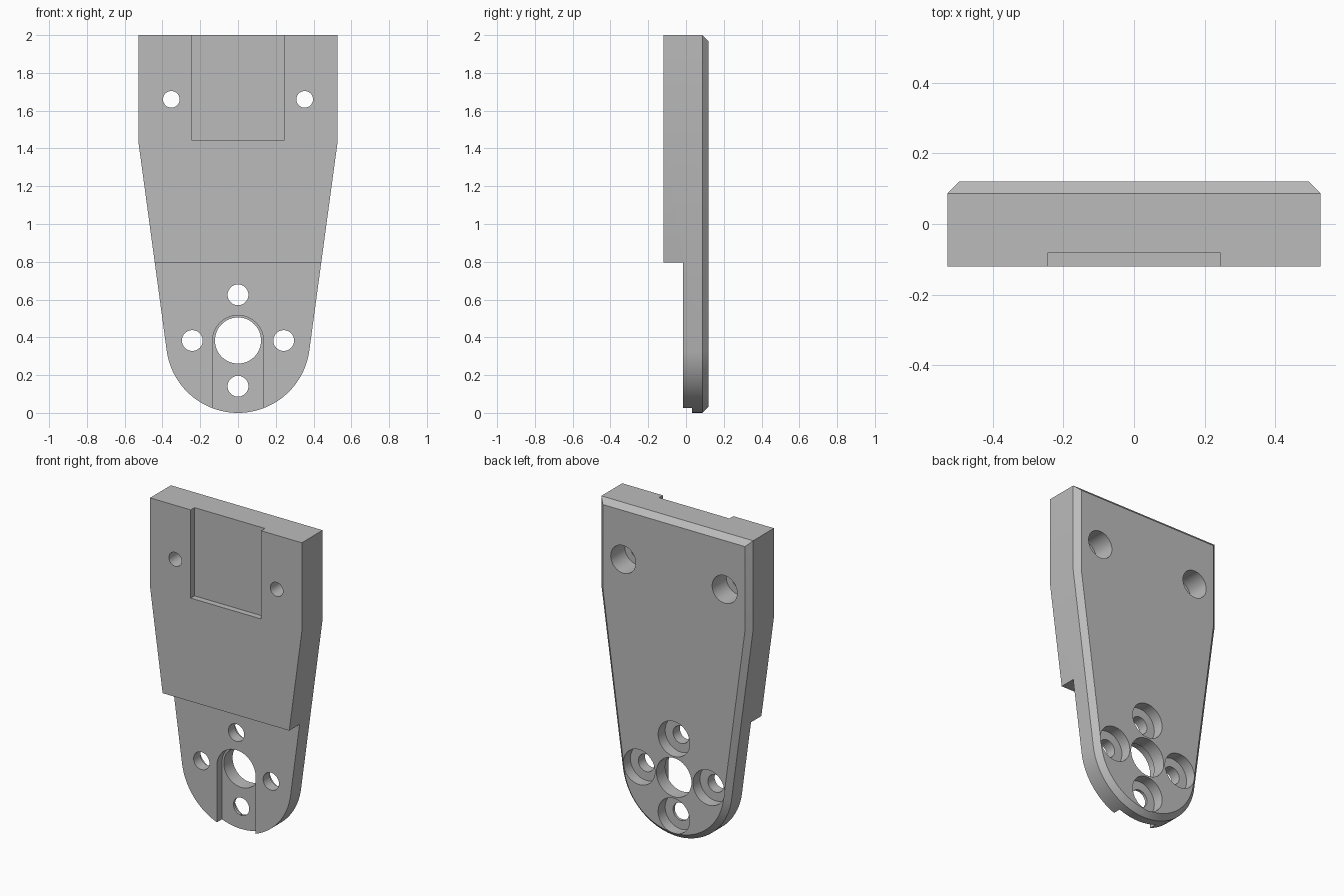
import bpy, bmesh, math

cube = bpy.data.objects.get("Cube")
if cube:
    bpy.data.objects.remove(cube, do_unlink=True)

FRONT, BACK, TOP = -0.12, 0.12, 2.0
HALF_W, SHOULDER = 0.528, 1.44
R = 0.381            # rounded end radius and its centre height
CHAMFER = 0.033

grey = bpy.data.materials.new("plain_grey")
grey.use_nodes = True
grey.diffuse_color = (0.5, 0.5, 0.5, 1)
grey.node_tree.nodes["Principled BSDF"].inputs["Base Color"].default_value = (0.5, 0.5, 0.5, 1)


def arc(r, cz, start, end, n):
    """Points on an arc in the xz plane, angles in radians."""
    steps = [start + (end - start) * i / n for i in range(n + 1)]
    return [(r * math.cos(a), cz + r * math.sin(a)) for a in steps]


def prism(name, outline, y0, y1, chamfer=0):
    """Extrude an xz outline from y0 to y1, optionally chamfering the back rim."""
    bm = bmesh.new()
    face = bm.faces.new([bm.verts.new((x, y0, z)) for x, z in outline])
    out = bmesh.ops.extrude_face_region(bm, geom=[face])["geom"]
    verts = [g for g in out if isinstance(g, bmesh.types.BMVert)]
    bmesh.ops.translate(bm, verts=verts, vec=(0, y1 - y0, 0))
    bmesh.ops.recalc_face_normals(bm, faces=bm.faces)
    if chamfer:
        rim = [e for e in bm.edges if all(abs(v.co.y - y1) < 1e-5 for v in e.verts)]
        bmesh.ops.bevel(bm, geom=rim, offset=chamfer, segments=1, affect='EDGES')
        bmesh.ops.recalc_face_normals(bm, faces=bm.faces)
    mesh = bpy.data.meshes.new(name)
    bm.to_mesh(mesh)
    bm.free()
    mesh.materials.append(grey)
    obj = bpy.data.objects.new(name, mesh)
    bpy.context.collection.objects.link(obj)
    return obj


def cut(outline, y0, y1):
    """Subtract an extruded outline from the plate."""
    cutter = prism("cutter", outline, y0, y1)
    cutter.hide_render = True
    mod = plate.modifiers.new("cut", 'BOOLEAN')
    mod.operation, mod.solver, mod.object = 'DIFFERENCE', 'EXACT', cutter
    bpy.ops.object.modifier_apply(modifier=mod.name)
    bpy.data.objects.remove(cutter, do_unlink=True)


def rect(x, z0, z1):
    return [(-x, z0), (x, z0), (x, z1), (-x, z1)]


def bore(x, z, r, y0=-0.5, y1=0.5):
    circle = arc(r, z, 0, 2 * math.pi, 48)[:-1]
    cut([(px + x, pz) for px, pz in circle], y0, y1)


# Tapered plate with rounded lower end, sides tangent to the arc
dx, dz = HALF_W, SHOULDER - R
tangent = math.atan2(dz, dx) - math.acos(R / math.hypot(dx, dz))
outline = [(-HALF_W, SHOULDER), (-HALF_W, TOP), (HALF_W, TOP), (HALF_W, SHOULDER)]
outline += arc(R, R, tangent, -math.pi - tangent, 48)
plate = prism("mounting_plate", outline, FRONT, BACK, CHAMFER)
bpy.context.view_layer.objects.active = plate
plate.select_set(True)

# Thinner lower section, top pocket and round-topped slot on the front
cut(rect(1, -0.5, 0.795), -0.5, -0.017)
cut(rect(0.245, 1.445, 2.5), -0.5, -0.082)
cut([(-0.135, -0.5), (0.135, -0.5)] + arc(0.135, R, 0, math.pi, 32), -0.5, 0.033)

# Centre hole and four counterbored bolt holes around it
bore(0, R + 0.002, 0.122)
for x, z in ((0.242, 0), (-0.242, 0), (0, 0.242), (0, -0.242)):
    bore(x, R + 0.002 + z, 0.055)
    bore(x, R + 0.002 + z, 0.11, BACK - 0.07)

# Upper counterbored screw holes
for side in (-1, 1):
    bore(side * 0.353, 1.66, 0.044)
    bore(side * 0.353, 1.66, 0.087, BACK - 0.14)

bpy.ops.object.shade_smooth_by_angle(angle=math.radians(25))
